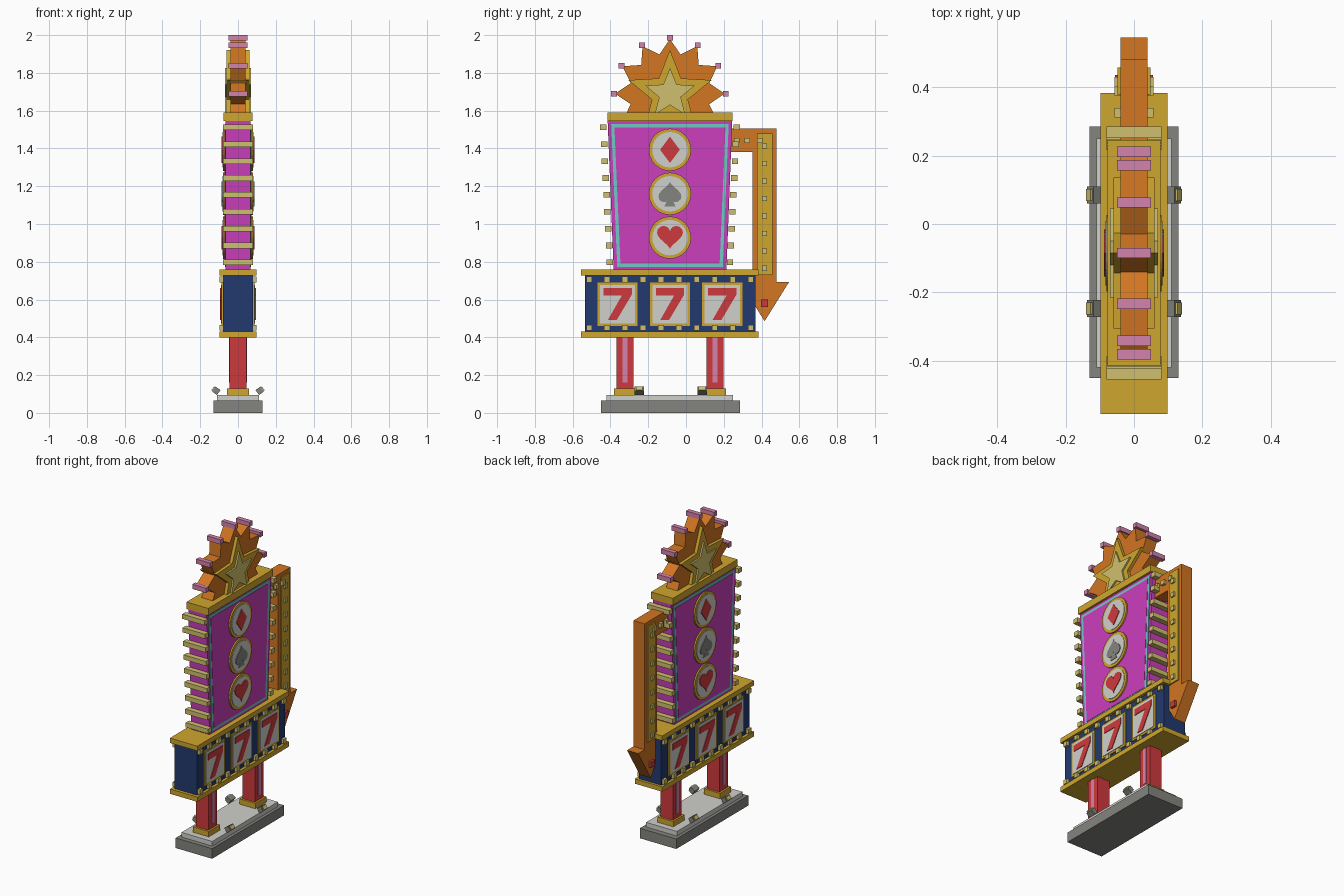
import bpy, bmesh
from math import sin, cos, pi, radians
from mathutils import Matrix, Vector

cube = bpy.data.objects.get("Cube")
if cube:
    bpy.data.objects.remove(cube, do_unlink=True)


def material(name, r, g, b):
    def linear(c):
        c /= 255
        return c / 12.92 if c < 0.04 else ((c + 0.055) / 1.055) ** 2.4
    col = (linear(r), linear(g), linear(b), 1)
    m = bpy.data.materials.new(name)
    m.use_nodes = True
    m.diffuse_color = col
    m.node_tree.nodes["Principled BSDF"].inputs["Base Color"].default_value = col
    return m


GOLD = material("gold", 207, 166, 46)
CREAM = material("bulb cream", 208, 192, 110)
ORANGE = material("orange", 210, 118, 34)
MAGENTA = material("magenta", 204, 62, 188)
BLUE = material("navy blue", 34, 58, 110)
RED = material("red", 207, 58, 60)
PINK = material("pink", 212, 130, 172)
CYAN = material("cyan", 112, 200, 198)
GRAY = material("gray", 132, 132, 126)
PALE = material("pale gray", 208, 208, 204)

MID = -0.085  # centre line of the sign along y


def prisms(name, outlines, x0, x1, mat):
    """One object made of side outlines (y, z) extruded from x0 to x1."""
    bm = bmesh.new()
    for outline in outlines:
        face = bm.faces.new([bm.verts.new((x0, y, z)) for y, z in outline])
        ext = bmesh.ops.extrude_face_region(bm, geom=[face])
        moved = [v for v in ext["geom"] if isinstance(v, bmesh.types.BMVert)]
        bmesh.ops.translate(bm, verts=moved, vec=(x1 - x0, 0, 0))
    bmesh.ops.recalc_face_normals(bm, faces=bm.faces)
    return finish(name, bm, mat)


def finish(name, bm, mat):
    mesh = bpy.data.meshes.new(name)
    bm.to_mesh(mesh)
    bm.free()
    mesh.materials.append(mat)
    ob = bpy.data.objects.new(name, mesh)
    bpy.context.collection.objects.link(ob)
    return ob


def through(name, outlines, hx, mat):
    """Same shape on both faces of the sign."""
    return prisms(name, outlines, -hx, hx, mat)


def rect(y, z, hy, hz):
    return [(y - hy, z - hz), (y + hy, z - hz), (y + hy, z + hz), (y - hy, z + hz)]


def span(y0, y1, z0, z1):
    return [(y0, z0), (y1, z0), (y1, z1), (y0, z1)]


def star(y, z, points, outer, inner):
    return [(y + r * cos(a), z + r * sin(a))
            for i in range(points * 2)
            for r in [inner if i % 2 else outer]
            for a in [pi / 2 + i * pi / points]]


def circle(y, z, r, n=24):
    return [(y + r * cos(2 * pi * i / n), z + r * sin(2 * pi * i / n)) for i in range(n)]


def heart(y, z, size, flip=1, n=28):
    pts = []
    for i in range(n):
        t = 2 * pi * i / n
        h = 13 * cos(t) - 5 * cos(2 * t) - 2 * cos(3 * t) - cos(4 * t) + 2.5
        pts.append((y + size * 16 * sin(t) ** 3, z + flip * size * h))
    return pts


# Base and pillars
through("base", [span(-0.45, 0.285, 0, 0.065)], 0.13, GRAY)
through("base_plate", [span(-0.42, 0.25, 0.065, 0.095)], 0.11, PALE)
pillars = (-0.322, 0.153)
through("pillars", [span(y - 0.045, y + 0.045, 0.095, 0.41) for y in pillars], 0.045, RED)
through("pillar_stripes", [span(y - 0.013, y + 0.013, 0.16, 0.41) for y in pillars], 0.048, PINK)
through("pillar_feet", [span(y - 0.058, y + 0.058, 0.095, 0.13) for y in pillars], 0.057, GOLD)

# Tilted spotlights on the base
for name, mat, size, offset in (("spotlights", GRAY, (0.032, 0.05, 0.032), 0),
                                ("spotlight_lenses", CREAM, (0.008, 0.036, 0.024), 0.019)):
    bm = bmesh.new()
    for side in (1, -1):
        for y in (-0.247, 0.085):
            tilt = Matrix.Rotation(radians(-35 * side), 4, "Y")
            place = (Matrix.Translation((side * 0.115, y, 0.117)) @ tilt
                     @ Matrix.Translation((side * offset, 0, 0)) @ Matrix.Diagonal((*size, 1)))
            bmesh.ops.create_cube(bm, size=1, matrix=place)
    finish(name, bm, mat)

# Slot machine box with trims, reels and bulbs
through("slot_box", [span(-0.535, 0.367, 0.42, 0.74)], 0.08, BLUE)
through("slot_box_trims", [span(-0.555, 0.383, z, z + 0.031) for z in (0.399, 0.728)], 0.098, GOLD)
reels = [MID + i * 0.277 for i in (-1, 0, 1)]
through("reel_frames", [rect(y, 0.576, 0.106, 0.115) for y in reels], 0.087, GOLD)
through("reels", [rect(y, 0.576, 0.093, 0.102) for y in reels], 0.09, PALE)
seven = [(-0.075, 0.085), (0.075, 0.085), (0.075, 0.05), (-0.005, -0.085),
         (-0.052, -0.085), (0.022, 0.045), (-0.075, 0.045)]
for side, name in ((1, "left_reel_symbols"), (-1, "right_reel_symbols")):
    prisms(name, [[(y + side * u, 0.576 + v) for u, v in seven] for y in reels],
           side * 0.085, side * 0.094, RED)
through("slot_box_bulbs", [rect(-0.513 + i * 0.0951, z, 0.015, 0.015)
                           for i in range(10) for z in (0.45, 0.706)], 0.097, CREAM)


# Tapered main panel with cyan border line
def panel(inset, z0, z1):
    return [(-0.383 + inset, z0), (0.214 - inset, z0), (0.245 - inset, z1), (-0.415 + inset, z1)]


through("main_panel", [panel(0, 0.755, 1.55)], 0.065, MAGENTA)
through("panel_border", [panel(0.019, 0.773, 1.529)], 0.069, CYAN)
through("panel_face", [panel(0.036, 0.79, 1.512)], 0.071, MAGENTA)
through("panel_cap", [span(-0.415, 0.245, 1.545, 1.59)], 0.078, GOLD)
bars = []
for i in range(9):
    z = 0.797 + i * 0.0893
    grow = 0.035 * i / 8
    bars += [rect(-0.403 - grow, z, 0.017, 0.015), rect(0.233 + grow, z, 0.017, 0.015)]
through("panel_edge_bulbs", bars, 0.08, CREAM)

# Card suit medallions
heights = (0.928, 1.16, 1.393)
through("medallion_rims", [circle(MID, z, 0.112) for z in heights], 0.08, GOLD)
through("medallion_faces", [circle(MID, z, 0.094) for z in heights], 0.083, PALE)
through("heart_symbol", [heart(MID, heights[0], 0.0043)], 0.087, RED)
through("spade_symbol", [heart(MID, heights[1] + 0.01, 0.0038, -1)], 0.087, GRAY)
z = heights[1]
through("spade_stem", [[(MID - 0.03, z - 0.068), (MID + 0.03, z - 0.068), (MID, z)]], 0.0865, GRAY)
z = heights[2]
through("diamond_symbol", [[(MID - 0.052, z), (MID, z - 0.07), (MID + 0.052, z), (MID, z + 0.07)]],
        0.087, RED)

# Sunburst topper with stars and tip lamps
TOP = 1.69
through("sunburst", [star(MID, TOP, 12, 0.29, 0.215)], 0.04, ORANGE)
through("large_star", [star(MID, TOP, 5, 0.232, 0.1)], 0.06, GOLD)
through("small_star", [star(MID, TOP, 5, 0.137, 0.06)], 0.07, CREAM)
through("tip_lamps", [rect(MID + 0.296 * cos(i * pi / 6), TOP + 0.296 * sin(i * pi / 6), 0.015, 0.015)
                      for i in range(7)], 0.049, PINK)

# Arrow pointing down beside the panel
AY = 0.416
through("arrow", [[(0.2, 1.38), (0.353, 1.38), (0.353, 0.692), (0.288, 0.692), (AY, 0.485),
                   (0.545, 0.692), (0.48, 0.692), (0.48, 1.505), (0.2, 1.505)]], 0.04, ORANGE)
through("arrow_plate", [span(0.377, 0.457, 0.73, 1.48)], 0.048, GOLD)
bulbs = [(AY, 0.765 + i * 0.0925) for i in range(8)] + [(y, 1.442) for y in (0.268, 0.325, 0.39)]
through("arrow_bulbs", [rect(y, z, 0.014, 0.014) for y, z in bulbs], 0.057, CREAM)
through("arrow_tip_lamp", [rect(AY, 0.58, 0.019, 0.019)], 0.055, RED)
